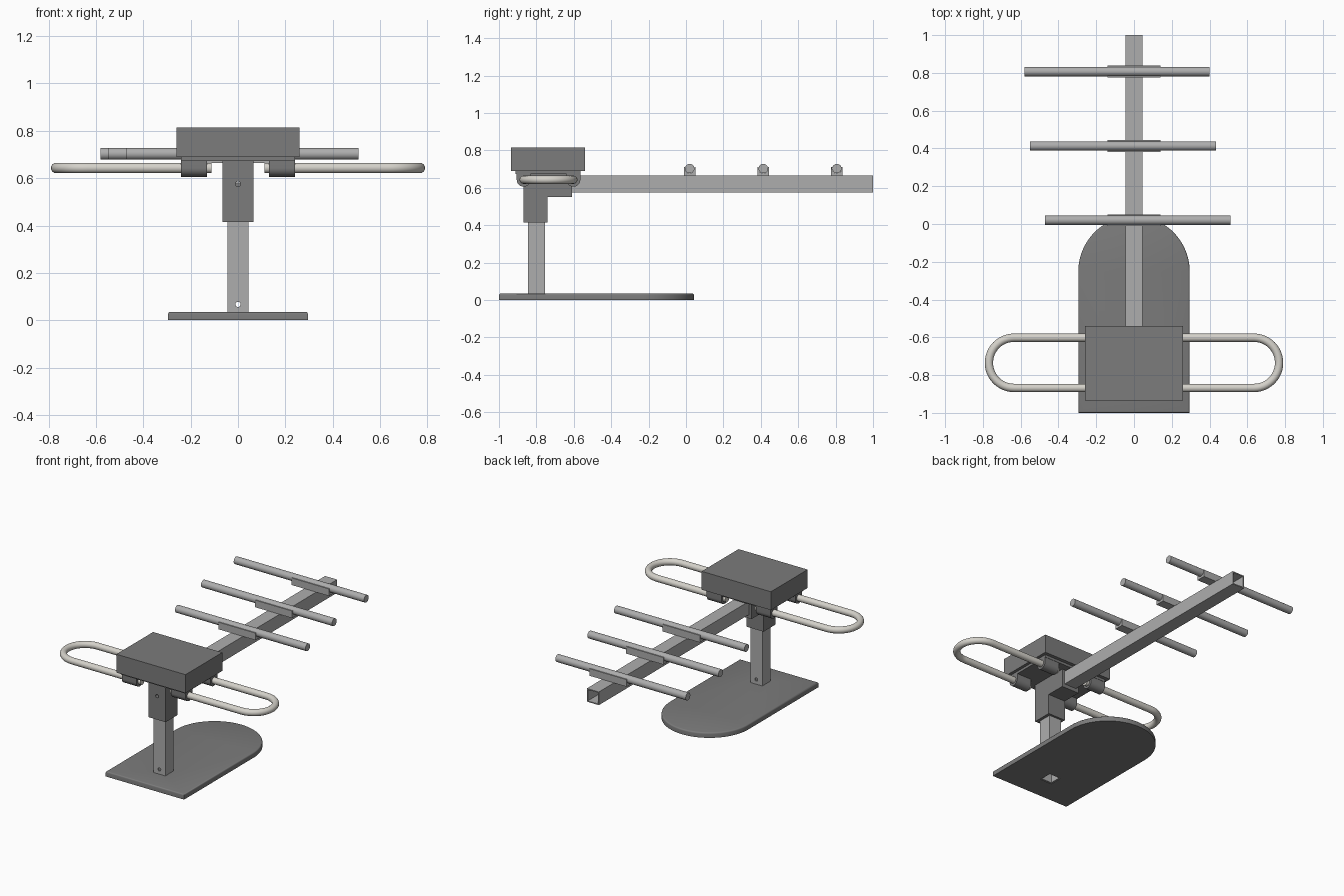
import bpy, bmesh, math
from mathutils import Matrix, Vector

if "Cube" in bpy.data.objects:
    bpy.data.objects.remove(bpy.data.objects["Cube"])


def material(name, rgb):
    m = bpy.data.materials.new(name)
    m.diffuse_color = (*rgb, 1)
    m.use_nodes = True
    m.node_tree.nodes["Principled BSDF"].inputs["Base Color"].default_value = m.diffuse_color
    return m


PLASTIC = material("dark_plastic", (0.2, 0.2, 0.2))
METAL = material("aluminium", (0.42, 0.42, 0.42))
LOOP = material("loop_metal", (0.66, 0.64, 0.59))


def add(name, bm, mat):
    bmesh.ops.recalc_face_normals(bm, faces=bm.faces)
    me = bpy.data.meshes.new(name)
    bm.to_mesh(me)
    bm.free()
    ob = bpy.data.objects.new(name, me)
    bpy.context.collection.objects.link(ob)
    if mat:
        me.materials.append(mat)
    return ob


def smooth(ob, angle=35):
    bpy.ops.object.select_all(action='DESELECT')
    ob.select_set(True)
    bpy.context.view_layer.objects.active = ob
    bpy.ops.object.shade_smooth_by_angle(angle=math.radians(angle))


def extrude(name, pts, axis, a, b, mat):
    """Extrude a 2D outline from a to b along axis (x: outline is yz, y: xz, z: xy)."""
    bm = bmesh.new()
    def place(p):
        v = list(p)
        v.insert('xyz'.index(axis), a)
        return v
    f = bm.faces.new([bm.verts.new(place(p)) for p in pts])
    step = Vector([b - a if c == axis else 0 for c in 'xyz'])
    r = bmesh.ops.extrude_face_region(bm, geom=[f])
    # the start face is kept so that the solid is closed
    bmesh.ops.translate(bm, vec=step, verts=[v for v in r['geom'] if isinstance(v, bmesh.types.BMVert)])
    if not f.is_valid:
        bmesh.ops.holes_fill(bm, edges=bm.edges)
    return add(name, bm, mat)


def rect(u0, u1, v0, v1):
    return [(u0, v0), (u1, v0), (u1, v1), (u0, v1)]


def box(name, x, y, z, mat):
    return extrude(name, rect(*x, *y), 'z', *z, mat)


def arc(cx, cy, r, a0, a1, n):
    return [(cx + r * math.cos(math.radians(a0 + (a1 - a0) * i / n)),
             cy + r * math.sin(math.radians(a0 + (a1 - a0) * i / n))) for i in range(n + 1)]


def cylinder(name, centre, r, length, axis, mat, n=24):
    bm = bmesh.new()
    bmesh.ops.create_cone(bm, cap_ends=True, segments=n, radius1=r, radius2=r, depth=length)
    rot = {'x': Matrix.Rotation(math.pi / 2, 4, 'Y'), 'y': Matrix.Rotation(math.pi / 2, 4, 'X'),
           'z': Matrix.Identity(4)}[axis]
    bm.transform(Matrix.Translation(centre) @ rot)
    return add(name, bm, mat)


def cut(ob, *cutters):
    for c in cutters:
        c.hide_render = True
        c.hide_viewport = True
        m = ob.modifiers.new("cut", 'BOOLEAN')
        m.operation, m.solver, m.object = 'DIFFERENCE', 'EXACT', c


# Base plate with a rounded far end and softened top edge
outline = [(-0.295, -1), (0.295, -1)] + arc(0, -0.252, 0.295, 0, 180, 40)
base = extrude("base_plate", outline, 'z', 0, 0.035, PLASTIC)
bm = bmesh.new()
bm.from_mesh(base.data)
bmesh.ops.bevel(bm, geom=[e for e in bm.edges if all(v.co.z > 0.03 for v in e.verts)],
                offset=0.009, segments=3, profile=0.5, affect='EDGES')
bm.to_mesh(base.data)
bm.free()
smooth(base)

# Hollow square mast and boom, with pin holes
mast = box("mast", (-0.045, 0.045), (-0.845, -0.755), (0.004, 0.65), METAL)
boom = box("boom", (-0.045, 0.045), (-0.74, 1), (0.575, 0.665), METAL)
mast_bore = box("mast_bore_cutter", (-0.038, 0.038), (-0.838, -0.762), (-0.1, 0.8), None)
boom_bore = box("boom_bore_cutter", (-0.038, 0.038), (-0.8, 1.1), (0.582, 0.658), None)
pin_low = cylinder("low_pin_cutter", (0, -0.8, 0.067), 0.011, 0.3, 'y', None)
pin_high = cylinder("high_pin_cutter", (0, -0.8, 0.575), 0.011, 0.16, 'y', None)
cut(mast, mast_bore, pin_low, pin_high)
cut(boom, boom_bore)
base_slot = box("base_slot_cutter", (-0.044, 0.044), (-0.844, -0.756), (-0.1, 0.1), None)
cut(base, base_slot)

# Elbow bracket joining mast and boom
elbow = extrude("elbow_bracket", [(-0.87, 0.415), (-0.74, 0.415), (-0.74, 0.55), (-0.61, 0.55),
                                  (-0.61, 0.675), (-0.87, 0.675)], 'x', -0.065, 0.065, PLASTIC)
mast_socket = box("mast_socket_cutter", (-0.0455, 0.0455), (-0.8455, -0.7545), (0.3, 0.651), None)
boom_socket = box("boom_socket_cutter", (-0.0455, 0.0455), (-0.741, -0.5), (0.5745, 0.6655), None)
cut(elbow, mast_socket, boom_socket, pin_high)

# Electronics housing and its bottom plate
box("housing", (-0.26, 0.26), (-0.935, -0.54), (0.69, 0.815), PLASTIC)
box("housing_bottom_plate", (-0.24, 0.24), (-0.912, -0.563), (0.673, 0.692), PLASTIC)

# Folded dipole loops and their clamps, one pair per side
for side, s in (("left", -1), ("right", 1)):
    path = [(0.112, -0.868)] + arc(0.635, -0.735, 0.133, -90, 90, 24) + [(0.112, -0.602)]
    cu = bpy.data.curves.new(side + "_dipole_loop", 'CURVE')
    cu.dimensions = '3D'
    cu.bevel_depth, cu.bevel_resolution, cu.use_fill_caps = 0.022, 6, True
    sp = cu.splines.new('POLY')
    sp.points.add(len(path) - 1)
    for p, (x, y) in zip(sp.points, path):
        p.co = (s * x, y, 0.643, 1)
    ob = bpy.data.objects.new(cu.name, cu)
    bpy.context.collection.objects.link(ob)
    cu.materials.append(LOOP)
    for end, y in (("front", -0.868), ("rear", -0.602)):
        prof = [(y - 0.037, 0.676)] + arc(y, 0.643, 0.037, 180, 360, 20) + [(y + 0.037, 0.676)]
        smooth(extrude(f"{side}_{end}_clamp", prof, 'x', s * 0.13, s * 0.24, PLASTIC))

# Director rods in saddles on the boom
for i, (y, x0, x1) in enumerate([(0.02, -0.47, 0.51), (0.413, -0.55, 0.435), (0.807, -0.58, 0.40)], 1):
    z = 0.703
    smooth(cylinder(f"director_rod_{i}", ((x0 + x1) / 2, y, z), 0.025, x1 - x0, 'x', METAL))
    prof = ([(y - 0.031, 0.664), (y + 0.031, 0.664), (y + 0.031, 0.712)]
            + arc(y, z, 0.0255, 20, -200, 20) + [(y - 0.031, 0.712)])
    smooth(extrude(f"director_saddle_{i}", prof, 'x', -0.14, 0.14, METAL))
